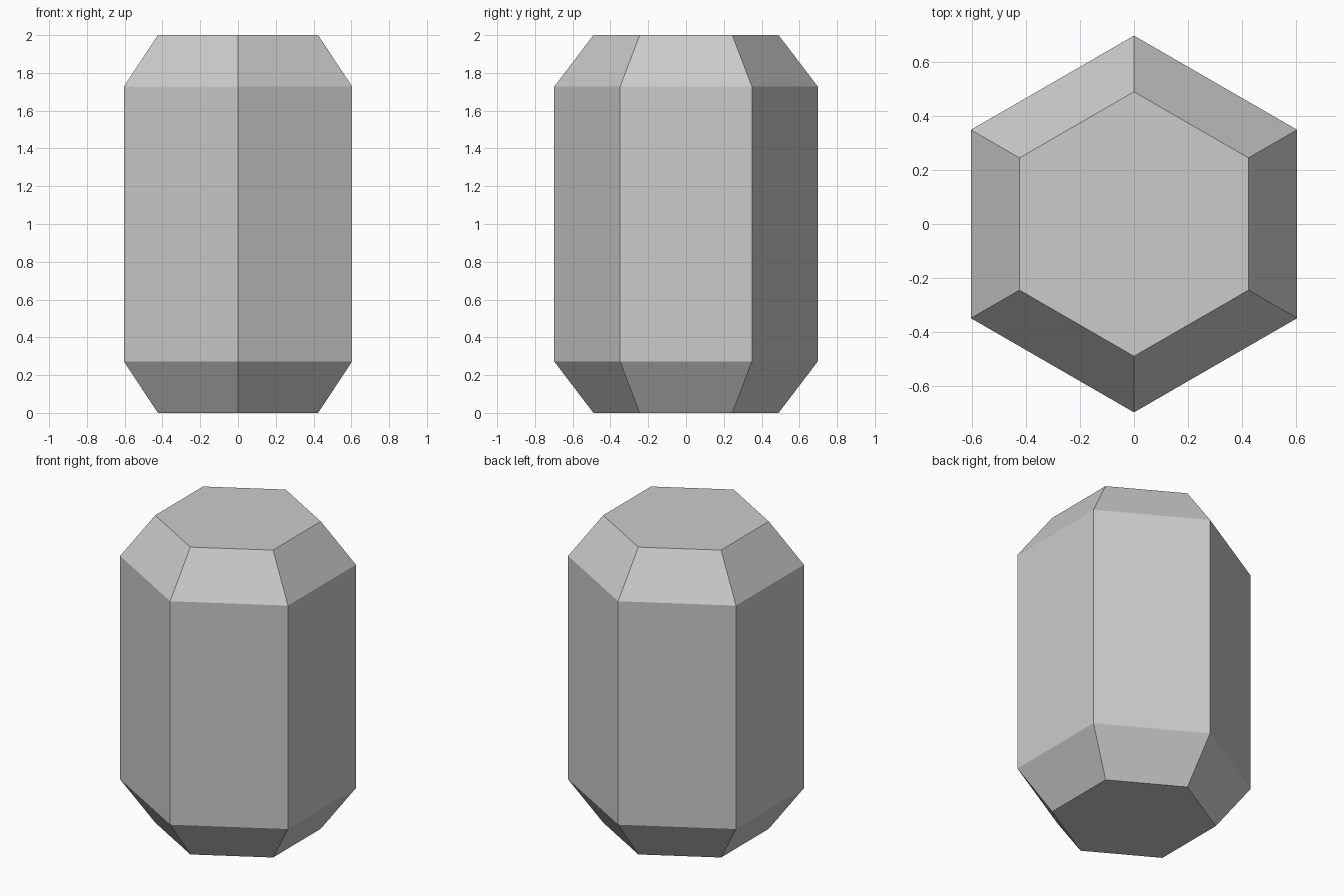
import bpy
import bmesh
from math import cos, sin, pi

cube = bpy.data.objects.get("Cube")
if cube:
    bpy.data.objects.remove(cube, do_unlink=True)

SIDES = 6
# (radius, height) of each ring, bottom to top
PROFILE = [(0.49, 0.0), (0.698, 0.273), (0.698, 1.727), (0.49, 2.0)]

# Plain grey
grey = bpy.data.materials.new("light_grey")
grey.use_nodes = True
colour = (0.6, 0.6, 0.6, 1.0)
grey.diffuse_color = colour
grey.node_tree.nodes["Principled BSDF"].inputs["Base Color"].default_value = colour

# Six-sided crystal: rings joined by flat facets, capped at both ends
bm = bmesh.new()
rings = []
for radius, height in PROFILE:
    angles = [pi / 2 + 2 * pi * i / SIDES for i in range(SIDES)]
    rings.append([bm.verts.new((radius * cos(a), radius * sin(a), height)) for a in angles])
for low, high in zip(rings, rings[1:]):
    for i in range(SIDES):
        j = (i + 1) % SIDES
        bm.faces.new((low[i], low[j], high[j], high[i]))
bm.faces.new(rings[-1])
bm.faces.new(reversed(rings[0]))
bmesh.ops.recalc_face_normals(bm, faces=bm.faces)

mesh = bpy.data.meshes.new("crystal")
bm.to_mesh(mesh)
bm.free()
mesh.materials.append(grey)
crystal = bpy.data.objects.new("crystal", mesh)
bpy.context.collection.objects.link(crystal)
